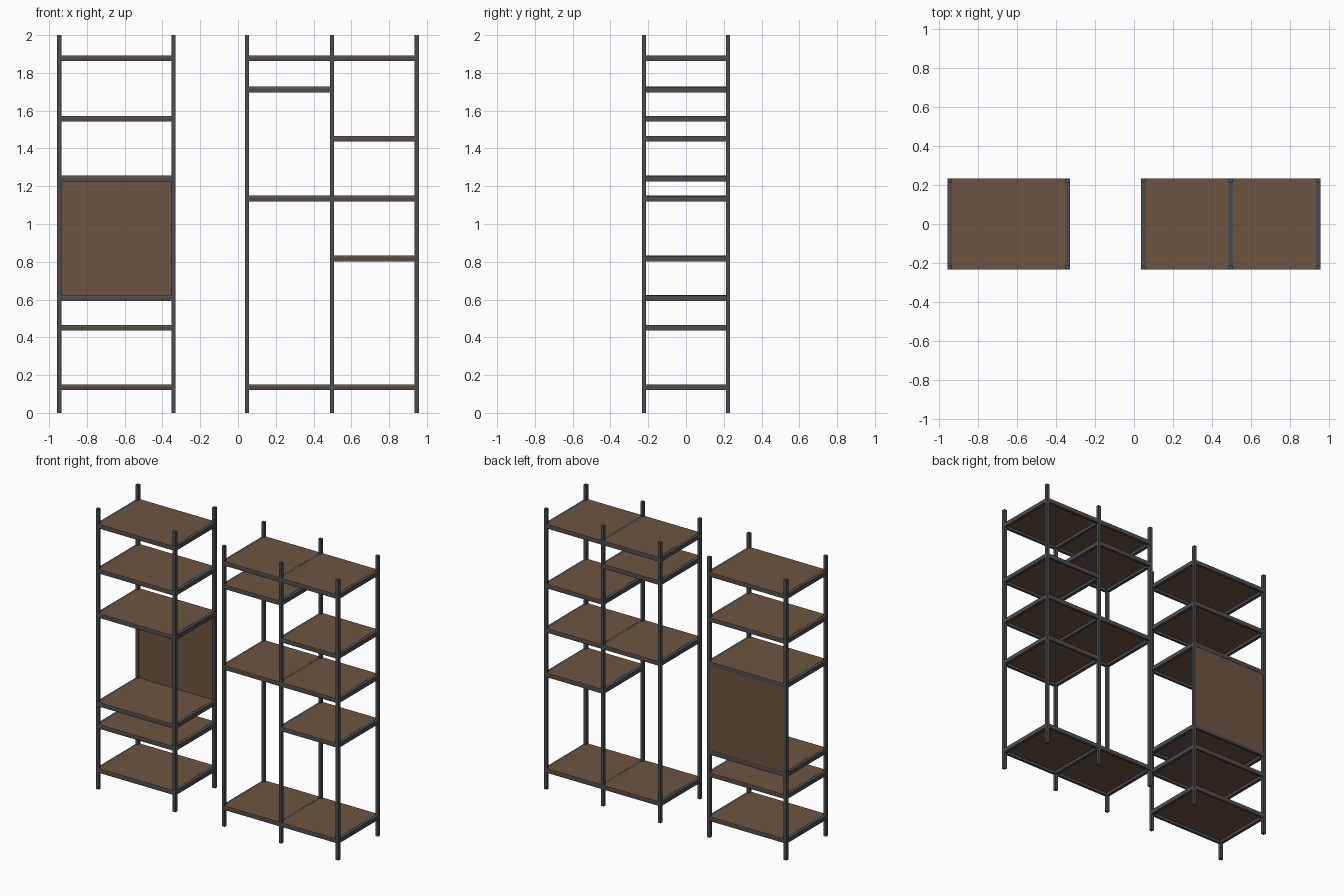
import bpy

if "Cube" in bpy.data.objects:
    bpy.data.objects.remove(bpy.data.objects["Cube"])

W = 0.022          # post thickness
D = 0.234          # half depth of the unit
H = 2.0


def material(name, rgb):
    m = bpy.data.materials.new(name)
    m.diffuse_color = (*rgb, 1)
    m.use_nodes = True
    m.node_tree.nodes["Principled BSDF"].inputs["Base Color"].default_value = m.diffuse_color
    return m


wood = material("dark walnut", (0.150, 0.091, 0.054))
steel = material("charcoal steel", (0.074, 0.073, 0.075))


def box(name, x0, x1, y0, y1, z0, z1, mat):
    v = [(x, y, z) for x in (x0, x1) for y in (y0, y1) for z in (z0, z1)]
    f = [(0, 1, 3, 2), (4, 6, 7, 5), (0, 4, 5, 1), (2, 3, 7, 6), (0, 2, 6, 4), (1, 5, 7, 3)]
    me = bpy.data.meshes.new(name)
    me.from_pydata(v, [], f)
    me.materials.append(mat)
    ob = bpy.data.objects.new(name, me)
    bpy.context.collection.objects.link(ob)
    return ob


# Vertical posts, front and back
left_a, left_b = -0.946, -0.341
right_a, right_m, right_b = 0.047, 0.497, 0.946
for x in (left_a, left_b, right_a, right_m, right_b):
    box("front_post", x - W / 2, x + W / 2, -D, -D + W, 0, H, steel)
    box("back_post", x - W / 2, x + W / 2, D - W, D, 0, H, steel)

side_rails = set()


def shelf(a, b, zc):
    x0, x1 = a + W / 2, b - W / 2
    top, mid, low = zc + 0.015, zc + 0.005, zc - 0.015
    # Wooden board on top of the steel front and back rails
    box("shelf_board", x0, x1, -D, D, mid, top, wood)
    box("front_rail", x0, x1, -D, -D + W * 0.8, low, mid, steel)
    box("back_rail", x0, x1, D - W * 0.8, D, low, mid, steel)
    # Side rails joining front and back posts, shared between bays
    for x in (a, b):
        if (x, zc) not in side_rails:
            side_rails.add((x, zc))
            box("side_rail", x - W / 2, x + W / 2, -D + W, D - W, low, top - 0.001, steel)


# Left tower
for z in (0.135, 0.450, 0.608, 1.241, 1.557, 1.878):
    shelf(left_a, left_b, z)

# Right double tower
for z in (0.135, 1.135, 1.878):
    shelf(right_a, right_m, z)
    shelf(right_m, right_b, z)
shelf(right_a, right_m, 1.712)
for z in (0.817, 1.451):
    shelf(right_m, right_b, z)

# Back panel closing the tall opening of the left tower
box("back_panel", left_a + W / 2, left_b - W / 2, D - 0.012, D - 0.002, 0.623, 1.226, wood)
